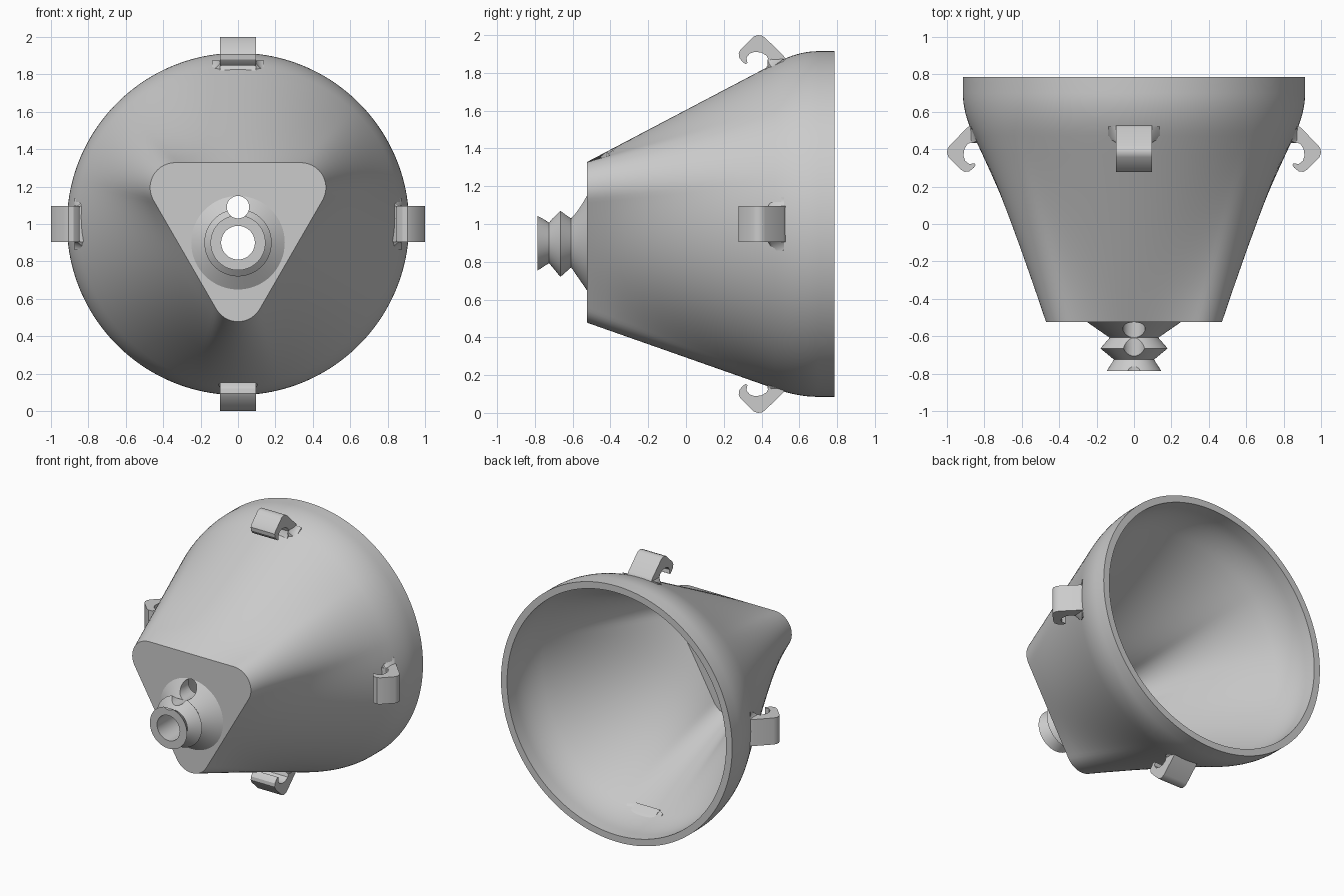
import bpy, bmesh, math

if "Cube" in bpy.data.objects:
    bpy.data.objects.remove(bpy.data.objects["Cube"])

N = 180
CZ = 1.0                      # height of the main axis
grey = bpy.data.materials.new("plain_grey")
grey.diffuse_color = (0.6, 0.6, 0.6, 1)
grey.use_nodes = True
grey.node_tree.nodes["Principled BSDF"].inputs["Base Color"].default_value = grey.diffuse_color


def finish(name, bm, angle=30):
    bmesh.ops.recalc_face_normals(bm, faces=bm.faces)
    me = bpy.data.meshes.new(name)
    bm.to_mesh(me)
    bm.free()
    me.materials.append(grey)
    ob = bpy.data.objects.new(name, me)
    bpy.context.collection.objects.link(ob)
    smooth(ob, angle)
    return ob


def smooth(ob, angle=30):
    bpy.ops.object.select_all(action='DESELECT')
    ob.select_set(True)
    bpy.context.view_layer.objects.active = ob
    bpy.ops.object.shade_smooth_by_angle(angle=math.radians(angle))


def bridge(rings, closed=True):
    """Skin a list of point rings; closed joins the last ring to the first, else caps both ends."""
    bm = bmesh.new()
    vs = [[bm.verts.new(p) for p in r] for r in rings]
    n = len(rings[0])
    for k in range(len(vs) if closed else len(vs) - 1):
        a, b = vs[k], vs[(k + 1) % len(vs)]
        for i in range(n):
            j = (i + 1) % n
            bm.faces.new((a[i], a[j], b[j], b[i]))
    if not closed:
        bm.faces.new(vs[0])
        bm.faces.new(vs[-1])
    return bm


def ring(y, radius, z=CZ, n=N):
    out = []
    for i in range(n):
        t = 2 * math.pi * i / n
        r = radius(t) if callable(radius) else radius
        out.append((r * math.cos(t), y, z + r * math.sin(t)))
    return out


def triangle(t):
    """Polar radius of the rounded triangle on the front."""
    phi = abs((math.degrees(t) - 30 + 60) % 120 - 60)
    a = math.radians(60 - phi)
    if 0.328 * math.tan(a) <= 0.336:
        return 0.328 / math.cos(a)
    p, d, r = math.radians(phi), 0.388, 0.134
    return d * math.cos(p) + math.sqrt(r * r - (d * math.sin(p)) ** 2)


def loft(b, inset=0.0):
    return lambda t: triangle(t) * (1 - b) + 0.915 * b - inset


# Shell: rounded triangle lofted to a circle, with a soft shoulder near the rim
F, SL = -0.525, 0.895
sections = [(F + (0.47 - F) * i / 10, SL * (0.47 - F) * i / 10) for i in range(11)]
p0, p1, p2 = sections[-1], (F + 1 / SL, 1.0), (0.70, 1.0)
for i in range(1, 9):
    s = i / 8
    sections.append(tuple((1 - s) ** 2 * a + 2 * s * (1 - s) * b + s * s * c
                          for a, b, c in zip(p0, p1, p2)))
sections.append((0.785, 1.0))
outer = [ring(y, loft(b)) for y, b in sections]
inner = [ring(max(y, F + 0.05), loft(b if y > F else SL * 0.05, 0.048))
         for y, b in reversed(sections)]
bore_front, bore_back = ring(F, 0.092, 0.9), ring(F + 0.05, 0.092, 0.9)
shell = finish("shell", bridge([bore_front] + outer + inner + [bore_back]))

# Nozzle: barbed, hollow turned part
prof = [(-0.515, 0.09), (-0.515, 0.25), (F, 0.25), (-0.608, 0.13), (-0.665, 0.18),
        (-0.725, 0.107), (-0.787, 0.147), (-0.787, 0.09)]
nozzle = finish("nozzle", bridge([ring(y, r, 0.9, 64) for y, r in prof]), 25)

# Small side hole drilled through nozzle and front plate
cutter = finish("hole_cutter", bridge([ring(-0.9, 0.06, 1.09, 32),
                                       ring(-0.3, 0.06, 1.09, 32)], False))
cutter.hide_render = True
for ob in (shell, nozzle):
    m = ob.modifiers.new("hole", 'BOOLEAN')
    m.operation, m.solver, m.object = 'DIFFERENCE', 'EXACT', cutter
    bpy.context.view_layer.objects.active = ob
    bpy.ops.object.modifier_apply(modifier=m.name)
    smooth(ob, 25)
bpy.data.objects.remove(cutter)

# Hooks: curved claw with flared roots, four around the shell
claw = [(.53, 1.86), (.527, 1.875), (.515, 1.892), (.42, 1.985), (.402, 1.997), (.38, 2.0),
        (.358, 1.992), (.29, 1.925), (.279, 1.905), (.282, 1.88), (.30, 1.857), (.315, 1.847),
        (.325, 1.853), (.32, 1.88), (.337, 1.902), (.365, 1.912), (.40, 1.907), (.428, 1.89),
        (.438, 1.865), (.432, 1.84), (.415, 1.812), (.43, 1.795), (.50, 1.83)]


def turn(x, y, z, a):
    z -= CZ
    return (x * math.cos(a) + z * math.sin(a), y, CZ - x * math.sin(a) + z * math.cos(a))


for k, side in enumerate(("top", "right", "bottom", "left")):
    a = k * math.pi / 2
    finish("hook_" + side, bridge([[turn(x, y, z, a) for y, z in claw]
                                   for x in (-0.095, 0.095)], False))
    for s, tag in ((-1, "a"), (1, "b")):
        rings = []
        for i in range(7):
            u = i / 6
            h, y0 = 0.05 * (1 - u) ** 2, 0.432 + 0.03 * u
            x = s * (0.09 + 0.05 * u)
            sec = [(y0, 1.80), (0.52, 1.845), (0.52, 1.875), (y0 + 0.015, 1.83 + h + 0.015 * u),
                   (y0, 1.82 + h + 0.01 * u)]
            rings.append([turn(x, y, z, a) for y, z in sec])
        finish("hook_root_%s_%s" % (side, tag), bridge(rings, False))
